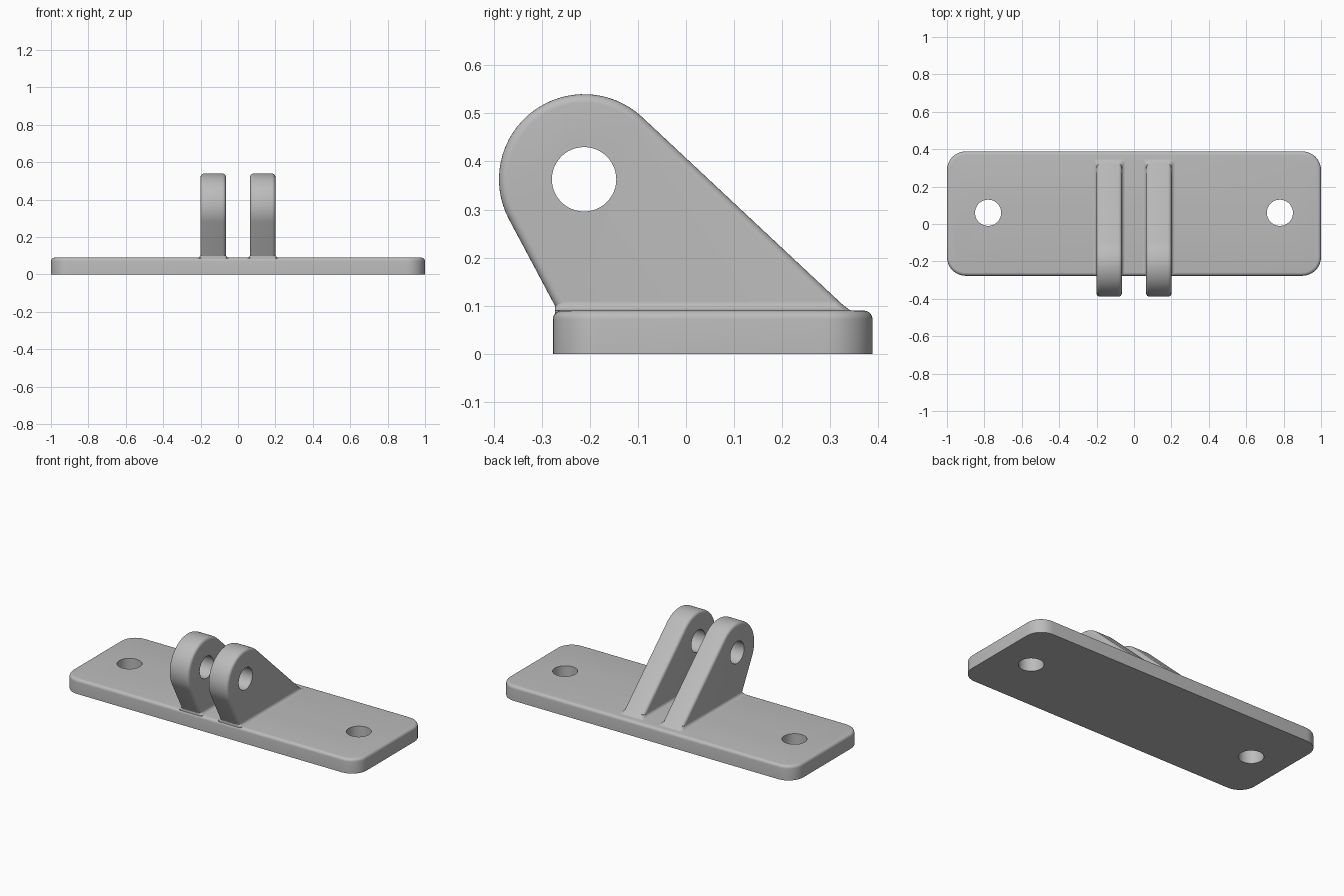
import bpy, bmesh
from math import sin, cos, tan, pi, radians
from mathutils import Matrix, Vector

if "Cube" in bpy.data.objects:
    bpy.data.objects.remove(bpy.data.objects["Cube"])

grey = bpy.data.materials.new("plain_grey")
grey.use_nodes = True
colour = (0.5, 0.5, 0.5, 1)
grey.diffuse_color = colour
grey.node_tree.nodes["Principled BSDF"].inputs["Base Color"].default_value = colour

PLATE_TOP = 0.09
FRONT, BACK = -0.277, 0.388
EDGE = 0.018                      # small rounding used on every part
EYE_Y, EYE_Z, EYE_R = -0.212, 0.363, 0.177
FRONT_ANGLE, BACK_ANGLE = radians(208), radians(46.9)
LUG_IN, LUG_OUT = 0.065, 0.2


def rounded_rect(x0, x1, y0, y1, r, z, steps=8):
    points = []
    corners = [(x1 - r, y1 - r), (x0 + r, y1 - r), (x0 + r, y0 + r), (x1 - r, y0 + r)]
    for i, (cx, cy) in enumerate(corners):
        for s in range(steps + 1):
            a = (i + s / steps) * pi / 2
            points.append(Vector((cx + r * cos(a), cy + r * sin(a), z)))
    return points


def loft(rings):
    bm = bmesh.new()
    loops = [[bm.verts.new(p) for p in ring] for ring in rings]
    n = len(loops[0])
    for low, high in zip(loops, loops[1:]):
        for i in range(n):
            j = (i + 1) % n
            bm.faces.new((low[i], low[j], high[j], high[i]))
    bm.faces.new(loops[0])
    bm.faces.new(loops[-1])
    bmesh.ops.recalc_face_normals(bm, faces=bm.faces)
    return bm


def make_object(name, bm):
    mesh = bpy.data.meshes.new(name)
    bm.to_mesh(mesh)
    bm.free()
    mesh.materials.append(grey)
    ob = bpy.data.objects.new(name, mesh)
    bpy.context.collection.objects.link(ob)
    return ob


def drill(ob, centre, radius, axis="Z"):
    bm = bmesh.new()
    turn = Matrix.Rotation(pi / 2, 4, "Y") if axis == "X" else Matrix()
    bmesh.ops.create_cone(bm, cap_ends=True, segments=48, radius1=radius, radius2=radius,
                          depth=0.4, matrix=Matrix.Translation(centre) @ turn)
    cutter = make_object("hole_cutter", bm)
    cutter.hide_render = True
    mod = ob.modifiers.new("hole", "BOOLEAN")
    mod.operation, mod.solver, mod.object = "DIFFERENCE", "EXACT", cutter
    bpy.context.view_layer.update()
    cut = bpy.data.meshes.new_from_object(ob.evaluated_get(bpy.context.evaluated_depsgraph_get()))
    ob.modifiers.clear()
    ob.data = cut
    bpy.data.objects.remove(cutter)


def smooth(ob):
    bpy.ops.object.select_all(action="DESELECT")
    ob.select_set(True)
    bpy.context.view_layer.objects.active = ob
    bpy.ops.object.shade_smooth_by_angle(angle=radians(32))


# Base plate with rounded corners and a softened top rim
rings = [rounded_rect(-1, 1, FRONT, BACK, 0.1, 0)]
for s in range(6):
    a = s / 5 * pi / 2
    inset = EDGE * (1 - cos(a))
    rings.append(rounded_rect(-1 + inset, 1 - inset, FRONT + inset, BACK - inset,
                              0.1 - inset, PLATE_TOP - EDGE * (1 - sin(a))))
plate = make_object("base_plate", loft(rings))
for side in (-1, 1):
    drill(plate, (side * 0.78, 0.06, 0.04), 0.07)
smooth(plate)


# Slanted sides of a lug, tangent to its round eye
def slope_y(angle, z):
    y, top = EYE_Y + EYE_R * cos(angle), EYE_Z + EYE_R * sin(angle)
    return y - (z - top) * tan(angle)


foot = PLATE_TOP - 0.02
outline = [(slope_y(FRONT_ANGLE, foot), foot), (slope_y(BACK_ANGLE, foot), foot)]
STEPS = 32
for s in range(STEPS + 1):
    a = BACK_ANGLE + (FRONT_ANGLE - BACK_ANGLE) * s / STEPS
    outline.append((EYE_Y + EYE_R * cos(a), EYE_Z + EYE_R * sin(a)))

for side, word in ((-1, "right"), (1, "left")):
    # Lug with softened rims and a pin hole
    bm = loft([[Vector((side * x, y, z)) for y, z in outline] for x in (LUG_IN, LUG_OUT)])
    rims = [e for e in bm.edges
            if abs(e.verts[0].co.x - e.verts[1].co.x) < 1e-5
            and max(v.co.z for v in e.verts) > foot + 0.01]
    bmesh.ops.bevel(bm, geom=rims, offset=EDGE, offset_type="OFFSET", segments=5,
                    profile=0.5, affect="EDGES", clamp_overlap=False)
    lug = make_object(word + "_lug", bm)
    drill(lug, (side * 0.13, EYE_Y, EYE_Z), 0.067, "X")
    smooth(lug)

    # Concave fillet where the lug meets the plate
    rings = []
    for s in range(7):
        a = s / 6 * pi / 2
        out, z = EDGE * (1 - cos(a)), PLATE_TOP + EDGE * (1 - sin(a))
        rings.append((out, z))
    rings.append((EDGE, foot))
    x0, x1 = sorted((side * LUG_IN, side * LUG_OUT))
    fillet = loft([rounded_rect(x0 - out, x1 + out, -0.272,
                                slope_y(BACK_ANGLE, z) + out * 0.3, EDGE, z)
                   for out, z in rings])
    smooth(make_object(word + "_lug_fillet", fillet))
